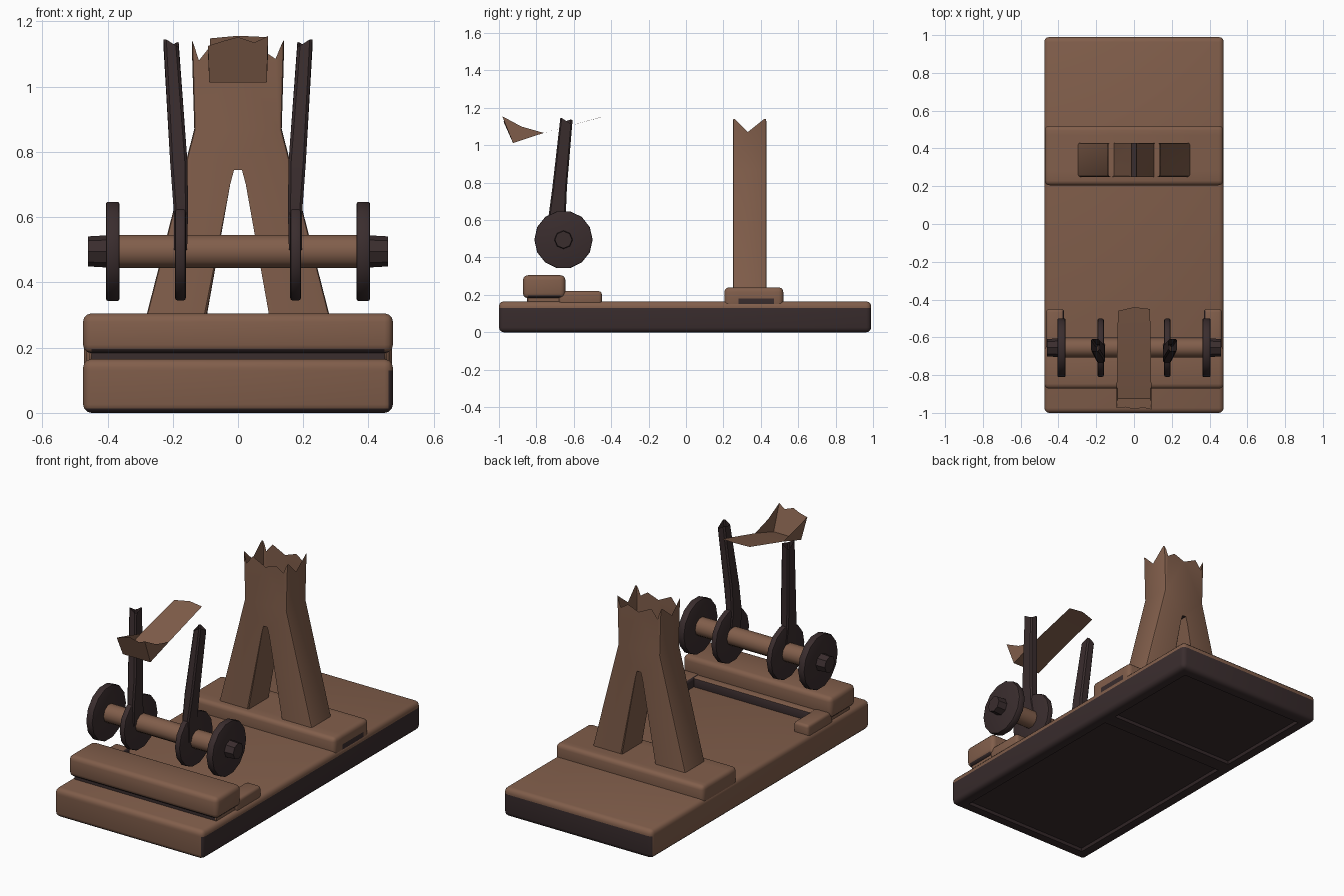
import bpy, bmesh, math
from mathutils import Matrix, Vector

if "Cube" in bpy.data.objects:
    bpy.data.objects.remove(bpy.data.objects["Cube"])


def material(name, col):
    m = bpy.data.materials.new(name)
    m.diffuse_color = (*col, 1)
    m.use_nodes = True
    m.node_tree.nodes["Principled BSDF"].inputs["Base Color"].default_value = m.diffuse_color
    return m


BROWN = material("brown_wood", (0.22, 0.112, 0.070))
DARK = material("dark_wood", (0.042, 0.026, 0.027))


def finish(name, bm, rule, normals=True):
    """Turn a bmesh into an object; rule(centre, normal) is True for dark faces."""
    if normals:
        bmesh.ops.recalc_face_normals(bm, faces=bm.faces)
    bm.normal_update()
    for f in bm.faces:
        f.material_index = 1 if rule(f.calc_center_median(), f.normal) else 0
    me = bpy.data.meshes.new(name)
    bm.to_mesh(me)
    bm.free()
    me.materials.append(BROWN)
    me.materials.append(DARK)
    ob = bpy.data.objects.new(name, me)
    bpy.context.collection.objects.link(ob)
    bpy.ops.object.select_all(action='DESELECT')
    ob.select_set(True)
    bpy.context.view_layer.objects.active = ob
    bpy.ops.object.shade_smooth_by_angle(angle=math.radians(38))
    return ob


def rounded_box(lo, hi, r, seg=3):
    bm = bmesh.new()
    lo, hi = Vector(lo), Vector(hi)
    bmesh.ops.create_cube(bm, size=1)
    bmesh.ops.scale(bm, vec=hi - lo, verts=bm.verts)
    bmesh.ops.translate(bm, vec=(lo + hi) / 2, verts=bm.verts)
    bmesh.ops.bevel(bm, geom=bm.edges[:], offset=r, segments=seg, profile=0.5, affect='EDGES')
    return bm


def cut(bm, co, no):
    bmesh.ops.bisect_plane(bm, geom=bm.verts[:] + bm.edges[:] + bm.faces[:],
                           plane_co=co, plane_no=no)


def disc(name, x0, x1, r0, r1, sides, dark, bevel=0.0):
    """Cylinder along x on the axle line."""
    bm = bmesh.new()
    bmesh.ops.create_cone(bm, cap_ends=True, segments=sides, radius1=r0, radius2=r1, depth=abs(x1 - x0))
    rot = Matrix.Rotation(math.radians(90), 4, 'Y')
    bmesh.ops.transform(bm, matrix=Matrix.Translation(((x0 + x1) / 2, AY, AZ)) @ rot, verts=bm.verts)
    if bevel:
        rim = [e for e in bm.edges if abs(e.verts[0].co.x - e.verts[1].co.x) < 1e-4]
        bmesh.ops.bevel(bm, geom=rim, offset=bevel, segments=2, profile=0.5, affect='EDGES')
    return finish(name, bm, lambda c, n: dark)


# base slab: dark underside, right side and back, with sunken panels below
bm = rounded_box((-0.475, -1.0, 0.0), (0.475, 0.99, 0.165), 0.026)
cut(bm, (0, 0, 0.13), (0, 0, 1))
cut(bm, (0, 0.28, 0), (0, 1, 0))
under = [f for f in bm.faces if f.normal.z < -0.99 and f.calc_area() > 0.2]
bmesh.ops.inset_individual(bm, faces=under, thickness=0.06, depth=0.0)
bmesh.ops.inset_individual(bm, faces=under, thickness=0.012, depth=-0.014)
finish("base", bm, lambda c, n: n.z < -0.45 or (c.z < 0.13 and (n.x > 0.45 or n.y > 0.45)))

# raised step under the frame
bm = rounded_box((-0.472, 0.205, 0.12), (0.472, 0.52, 0.24), 0.024)
cut(bm, (0, 0, 0.18), (0, 0, 1))
cut(bm, (0, 0.28, 0), (0, 1, 0))
cut(bm, (0, 0.47, 0), (0, 1, 0))
finish("frame_step", bm, lambda c, n: n.x > 0.6 and c.z < 0.18 and 0.28 < c.y < 0.47)

# front bolster, its recessed foot, rear ledge and side arms
finish("front_bolster", rounded_box((-0.475, -0.872, 0.183), (0.475, -0.645, 0.305), 0.026),
       lambda c, n: n.z < -0.7)
finish("bolster_foot", rounded_box((-0.455, -0.85, 0.15), (0.455, -0.66, 0.2), 0.006, 1),
       lambda c, n: abs(c.x) < 0.45)
finish("bolster_ledge", rounded_box((-0.455, -0.68, 0.15), (0.455, -0.60, 0.215), 0.01, 2),
       lambda c, n: n.y > 0.6)
for side, s in (("left", -1), ("right", 1)):
    x0, x1 = sorted((s * 0.37, s * 0.465))
    finish(side + "_bolster_arm", rounded_box((x0, -0.68, 0.14), (x1, -0.45, 0.22), 0.016),
           lambda c, n, s=s: n.x * s < -0.6)

# forked frame: hollow, broken off at the top
half = [(0.012, 0.745), (0.024, 0.70), (0.113, 0.2), (0.306, 0.2), (0.134, 0.87), (0.142, 1.15)]
broken = [(0.115, 1.085), (0.07, 1.115), (0.0, 1.09), (-0.08, 1.13), (-0.12, 1.08)]
outline = half + broken + [(-x, z) for x, z in reversed(half)]
bm = bmesh.new()
front = [bm.verts.new((x, 0.25, z)) for x, z in outline]
back = [bm.verts.new((x, 0.43, z)) for x, z in outline]
bm.faces.new(front)
bm.faces.new(back[::-1])
n = len(outline)
top_r, top_l = len(half) - 1, n - len(half)
for i in range(n):
    j = (i + 1) % n
    if top_r <= i < top_l:
        continue                                   # open broken rim
    quad = [front[i], front[j], back[j], back[i]]
    if j == top_r:                                 # notch in each side wall
        quad.insert(2, bm.verts.new((0.14, 0.33, 1.07)))
    elif i == top_l:
        quad.append(bm.verts.new((-0.14, 0.33, 1.07)))
    bm.faces.new(quad)
bmesh.ops.recalc_face_normals(bm, faces=bm.faces)
corners = [e for e in bm.edges if len(e.link_faces) == 2
           and abs(e.verts[0].co.y - e.verts[1].co.y) < 1e-4
           and abs(e.verts[0].co.x) > 0.05 and abs(e.verts[0].co.z - e.verts[1].co.z) > 0.1]
bmesh.ops.bevel(bm, geom=corners, offset=0.01, segments=2, profile=0.5, affect='EDGES')
bmesh.ops.triangulate(bm, faces=[f for f in bm.faces if len(f.verts) > 4])
finish("forked_frame", bm, lambda c, n: n.z < -0.7 and c.z > 0.6)

# axle, hubs, wheels and inner discs
AY, AZ = -0.655, 0.495
disc("axle", -0.37, 0.37, 0.053, 0.053, 10, False)
for side, s in (("left", -1), ("right", 1)):
    def span(a, b, s=s):
        return sorted((s * a, s * b))
    disc(side + "_wheel", *span(0.363, 0.405), 0.156, 0.156, 14, True, 0.007)
    r0, r1 = (0.05, 0.046) if s > 0 else (0.046, 0.05)
    disc(side + "_hub", *span(0.39, 0.46), r0, r1, 8, True)
    disc(side + "_inner_disc", *span(0.160, 0.193), 0.154, 0.154, 14, True, 0.007)

    # broken hollow lever arm rising from the inner disc
    sections = [(0.50, 0.156, 0.196, -0.73, -0.62), (0.62, 0.153, 0.197, -0.735, -0.643),
                (0.77, 0.155, 0.208, -0.715, -0.637), (1.12, 0.182, 0.228, -0.672, -0.608)]
    bm = bmesh.new()
    rings = []
    for k, (z, xa, xb, ya, yb) in enumerate(sections):
        jag = (0.0, 0.03, -0.01, 0.02) if k == 3 else (0,) * 4
        pts = ((xa, ya), (xb, ya), (xb, yb), (xa, yb))
        rings.append([bm.verts.new((s * x, y, z + d)) for (x, y), d in zip(pts, jag)])
    for a, b in zip(rings, rings[1:]):
        for i in range(4):
            j = (i + 1) % 4
            bm.faces.new((a[i], a[j], b[j], b[i]))
    bm.faces.new(rings[0][::-1])
    bmesh.ops.recalc_face_normals(bm, faces=bm.faces)
    long_edges = [e for e in bm.edges if abs(e.verts[0].co.z - e.verts[1].co.z) > 0.1]
    bmesh.ops.bevel(bm, geom=long_edges, offset=0.008, segments=1, affect='EDGES')
    finish(side + "_lever_arm", bm, lambda c, n: True)

# broken scoop: tilted sheet with a raised front and tapering sides
bm = bmesh.new()
V = lambda *p: bm.verts.new(p)
low = [V(s * 0.088, -0.925, 1.012) for s in (-1, 1)]
mid = [V(s * 0.09, -0.76, 1.066) for s in (-1, 1)]
rear = [V(-0.085, -0.46, 1.148), V(0, -0.44, 1.156), V(0.085, -0.45, 1.152)]
lip = [V(-0.092, -0.975, 1.125), V(-0.045, -0.97, 1.14), V(0, -0.98, 1.152),
       V(0.05, -0.972, 1.135), V(0.092, -0.982, 1.155)]
notch = [V(s * 0.092, -0.88, 1.10) for s in (-1, 1)]
bm.faces.new([low[0], low[1], mid[1], mid[0]])
bm.faces.new([mid[0], mid[1]] + rear[::-1])
bm.faces.new([low[1], low[0]] + lip)
for k, end in ((0, lip[0]), (1, lip[-1])):
    bm.faces.new([low[k], mid[k], notch[k], end])
finish("scoop", bm, lambda c, n: False)
